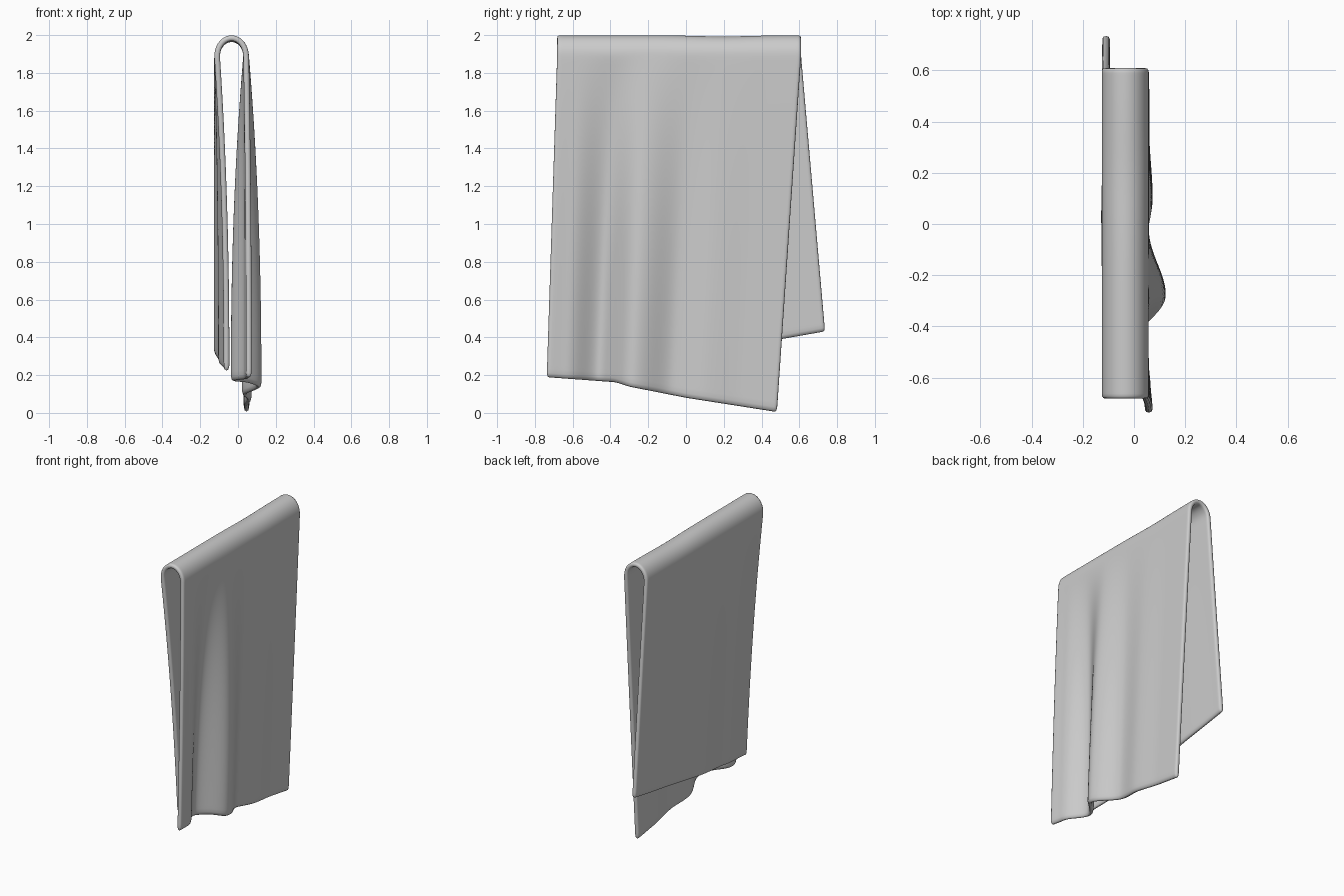
import bpy, bmesh, math

if "Cube" in bpy.data.objects:
    bpy.data.objects.remove(bpy.data.objects["Cube"])

THICK = 0.03
COLS, ROWS, ARC = 64, 36, 12
CX, RX, ZC, RZ = -0.034, 0.077, 1.89, 0.095


def lerp(a, b, t):
    return a + (b - a) * t


def curve(points, y, smooth=True):
    """Interpolate (y, value) pairs, easing between them."""
    if y <= points[0][0]:
        return points[0][1]
    for (y0, v0), (y1, v1) in zip(points, points[1:]):
        if y <= y1:
            t = (y - y0) / (y1 - y0)
            if smooth:
                t = t * t * (3 - 2 * t)
            return lerp(v0, v1, t)
    return points[-1][1]


# hem of the long right-hand panel: pleat offset and height along y
right_x = [(-0.735, 0.058), (-0.64, 0.05), (-0.47, -0.024), (-0.28, 0.11),
           (-0.07, 0.036), (0.1, 0.058), (0.3, 0.045), (0.485, 0.045)]
right_z = [(-0.735, 0.187), (-0.37, 0.16), (-0.3, 0.137), (0.0, 0.078), (0.485, 0.002)]
# hem of the shorter left-hand panel
left_x = [(-0.57, -0.06), (-0.3, -0.09), (0.03, -0.113), (0.4, -0.105), (0.737, -0.109)]
left_z = [(-0.57, 0.22), (0.51, 0.39), (0.737, 0.43)]


def panel_point(u, s, sign):
    """Point on a hanging panel, u along the bar, s from fold to hem."""
    y_top = lerp(-0.683, 0.61, u)
    y_hem = lerp(-0.738, 0.482, u) if sign > 0 else lerp(-0.57, 0.737, u)
    xs, zs = (right_x, right_z) if sign > 0 else (left_x, left_z)
    w = 1 - (1 - s) ** 2.2
    x = lerp(CX + sign * RX, curve(xs, y_hem), w)
    return (x, lerp(y_top, y_hem, s), lerp(ZC, curve(zs, y_hem, False), s))


def column(u):
    """One strip of cloth: left hem, over the fold, right hem."""
    pts = [panel_point(u, 1 - i / ROWS, -1) for i in range(ROWS)]
    dip = 0.006 * math.exp(-((u - 0.68) / 0.15) ** 2)
    for i in range(ARC + 1):
        a = math.pi * (1 - i / ARC)
        pts.append((CX + RX * math.cos(a), lerp(-0.683, 0.61, u),
                    ZC + (RZ - dip) * math.sin(a)))
    pts += [panel_point(u, (i + 1) / ROWS, 1) for i in range(ROWS)]
    return pts


# folded towel sheet
bm = bmesh.new()
grid = [[bm.verts.new(p) for p in column(i / COLS)] for i in range(COLS + 1)]
for a, b in zip(grid, grid[1:]):
    for j in range(len(a) - 1):
        bm.faces.new((a[j], a[j + 1], b[j + 1], b[j]))
bmesh.ops.recalc_face_normals(bm, faces=bm.faces)
mesh = bpy.data.meshes.new("folded_towel")
bm.to_mesh(mesh)
bm.free()
towel = bpy.data.objects.new("folded_towel", mesh)
bpy.context.collection.objects.link(towel)

# cloth thickness and softened rims
solid = towel.modifiers.new("thickness", 'SOLIDIFY')
solid.thickness = THICK
solid.offset = 0
soft = towel.modifiers.new("soft_edges", 'SUBSURF')
soft.levels = soft.render_levels = 1
for poly in mesh.polygons:
    poly.use_smooth = True
